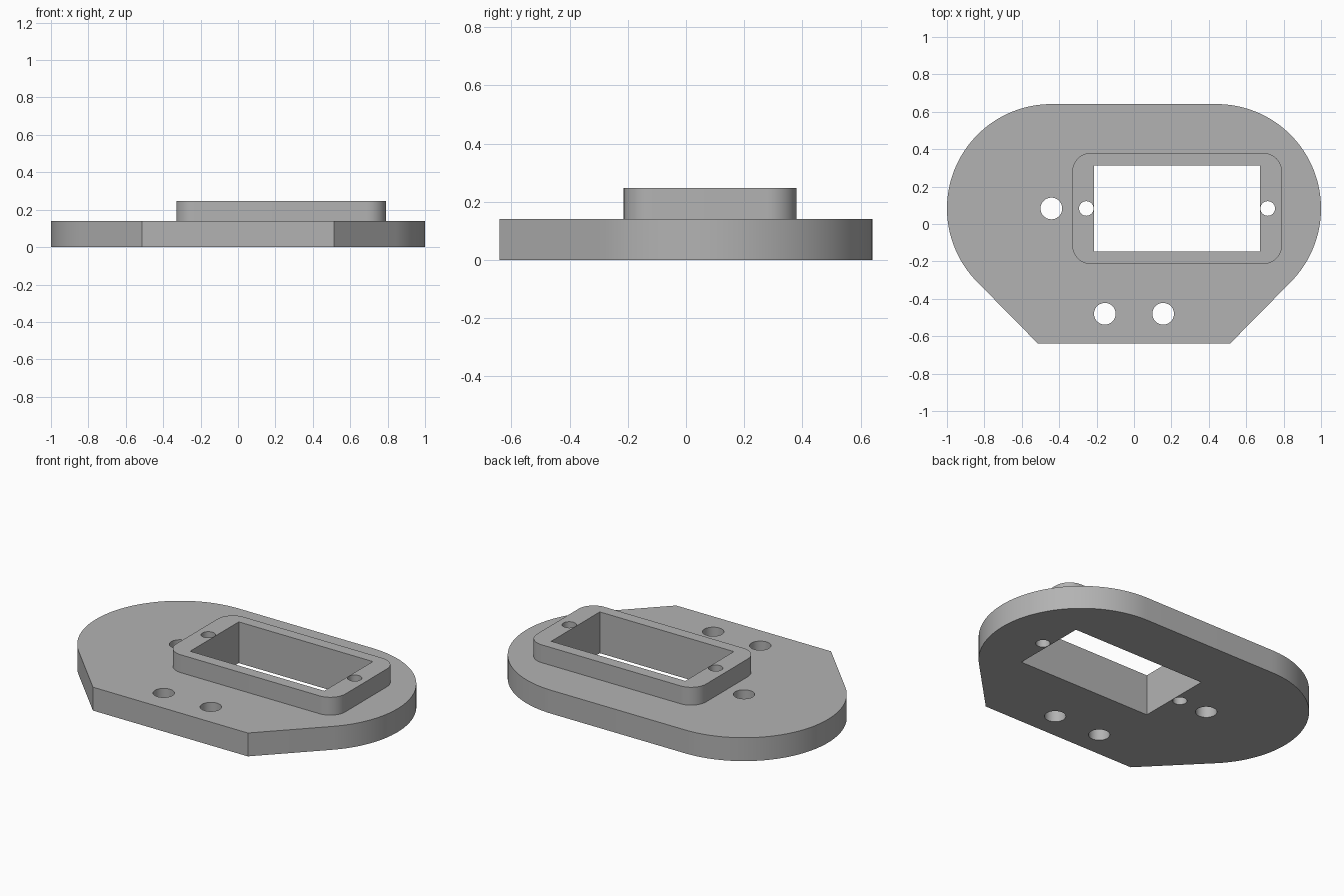
import bpy, bmesh
from math import sin, cos, radians

if "Cube" in bpy.data.objects:
    bpy.data.objects.remove(bpy.data.objects["Cube"], do_unlink=True)

grey = bpy.data.materials.new("plain grey")
grey.use_nodes = True
COLOUR = (0.45, 0.45, 0.45, 1)
grey.diffuse_color = COLOUR
grey.node_tree.nodes["Principled BSDF"].inputs["Base Color"].default_value = COLOUR


def arc(cx, cy, r, start, end, steps):
    angles = [radians(start + (end - start) * i / steps) for i in range(steps + 1)]
    return [(cx + r * cos(a), cy + r * sin(a)) for a in angles]


def circle(cx, cy, r):
    return arc(cx, cy, r, 0, 360, 40)[:-1]


def rectangle(x0, x1, y0, y1):
    return [(x0, y0), (x1, y0), (x1, y1), (x0, y1)]


def rounded(x0, x1, y0, y1, r):
    corners = [(x1 - r, y1 - r), (x0 + r, y1 - r), (x0 + r, y0 + r), (x1 - r, y0 + r)]
    return [p for i, (x, y) in enumerate(corners)
            for p in arc(x, y, r, 90 * i, 90 * i + 90, 12)]


def slab(name, loops, z0, z1):
    """Extrude an outline (first loop) pierced by the other loops."""
    curve = bpy.data.curves.new(name, "CURVE")
    curve.dimensions = "2D"
    curve.fill_mode = "BOTH"
    curve.extrude = (z1 - z0) / 2
    for loop in loops:
        spline = curve.splines.new("POLY")
        spline.points.add(len(loop) - 1)
        for point, (x, y) in zip(spline.points, loop):
            point.co = (x, y, 0, 1)
        spline.use_cyclic_u = True
    obj = bpy.data.objects.new(name, curve)
    bpy.context.collection.objects.link(obj)
    bpy.ops.object.select_all(action="DESELECT")
    obj.select_set(True)
    bpy.context.view_layer.objects.active = obj
    bpy.ops.object.convert(target="MESH")
    obj = bpy.context.object
    # Weld caps to walls and stand the slab at its height
    bm = bmesh.new()
    bm.from_mesh(obj.data)
    bmesh.ops.remove_doubles(bm, verts=bm.verts, dist=0.0001)
    bmesh.ops.translate(bm, verts=bm.verts, vec=(0, 0, (z0 + z1) / 2))
    bmesh.ops.recalc_face_normals(bm, faces=bm.faces)
    bm.to_mesh(obj.data)
    bm.free()
    obj.data.materials.clear()
    obj.data.materials.append(grey)
    bpy.ops.object.shade_smooth_by_angle(angle=radians(30))
    return obj


MID = 0.083       # centre line of the arcs, window and screw holes
BASE_TOP = 0.14
END_R = 0.558

# Openings that run through both layers
window = rectangle(-0.214, 0.674, MID - 0.23, MID + 0.23)
screw_holes = [circle(x, MID, 0.039) for x in (-0.255, 0.715)]

# Base plate: two round ends running into slanted front corners
right_end = arc(1 - END_R, MID, END_R, -45, 90, 48)
left_end = [(-x, y) for x, y in reversed(right_end)]
outline = right_end + left_end + [(-0.513, -0.64), (0.513, -0.64)]
mount_holes = [circle(x, y, 0.058) for x, y in
               ((-0.442, MID), (-0.156, -0.48), (0.156, -0.48))]
slab("base_plate", [outline, window] + screw_holes + mount_holes, 0, BASE_TOP)

# Raised collar around the window
collar = rounded(-0.33, 0.791, MID - 0.297, MID + 0.297, 0.1)
slab("raised_collar", [collar, window] + screw_holes, BASE_TOP, 0.247)
